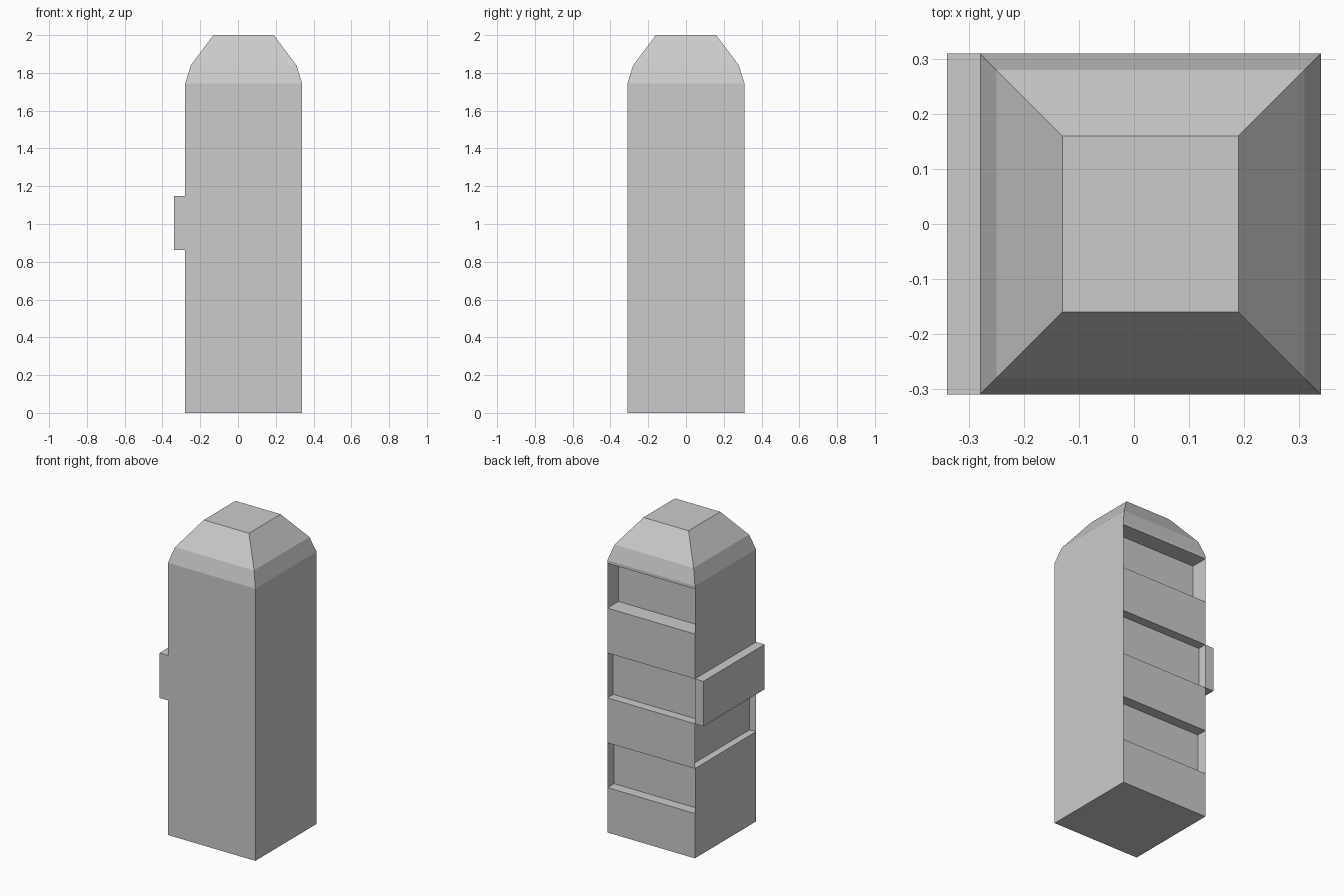
import bpy, bmesh
from mathutils import Vector

if "Cube" in bpy.data.objects:
    bpy.data.objects.remove(bpy.data.objects["Cube"])

CX, HALF, STEP = 0.03, 0.31, 0.2873
bm = bmesh.new()


def ring(z, inset=0.0):
    h = HALF - inset
    corners = ((-h, -h), (h, -h), (h, h), (-h, h))
    return [bm.verts.new((CX + x, y, z)) for x, y in corners]


# Square column in equal storeys, then the two-slope cap
profile = [(STEP * k, 0) for k in range(7)] + [(1.743, 0), (1.84, 0.03), (2.0, 0.15)]
rings = [ring(z, inset) for z, inset in profile]
bands = []
for low, high in zip(rings, rings[1:]):
    # sides in order: front, right, back, left
    bands.append([bm.faces.new((low[i], low[(i + 1) % 4], high[(i + 1) % 4], high[i]))
                  for i in range(4)])
bm.faces.new(rings[0][::-1])
bm.faces.new(rings[-1])
bm.normal_update()


def push(face, distance):
    """Extrude one storey panel; a negative distance makes a recess."""
    normal = face.normal.copy()
    new = bmesh.ops.extrude_discrete_faces(bm, faces=[face])["faces"][0]
    across = Vector((0, 0, 1)).cross(normal)
    centre = new.calc_center_median()
    for v in new.verts:
        v.co += normal * distance
        if distance < 0:  # hairline side walls
            v.co -= across * (0.001 if (v.co - centre).dot(across) > 0 else -0.001)


BACK, LEFT = 2, 3
# Three recesses on the back, one recess and one raised block on the left
for storey, side, distance in ((1, BACK, -0.067), (3, BACK, -0.058), (5, BACK, -0.112),
                               (2, LEFT, -0.046), (3, LEFT, 0.06)):
    push(bands[storey][side], distance)

# Merge the coplanar storey lines that remain
bm.normal_update()
bmesh.ops.dissolve_limit(bm, angle_limit=0.001, verts=bm.verts[:], edges=bm.edges[:])

mesh = bpy.data.meshes.new("column_body")
bm.to_mesh(mesh)
bm.free()
bpy.context.collection.objects.link(bpy.data.objects.new("column_body", mesh))
